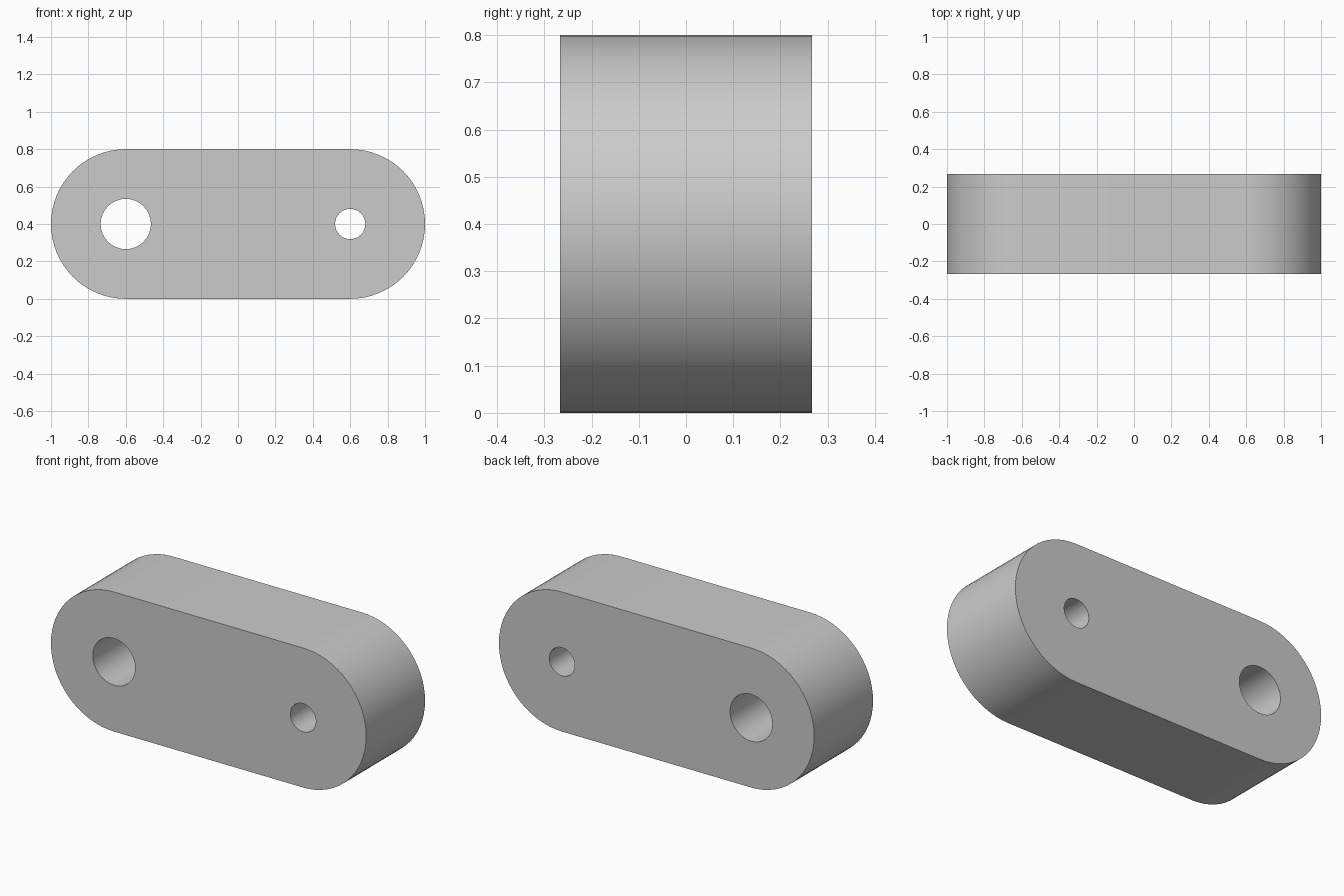
import bpy
import bmesh
from math import sin, cos, pi

if "Cube" in bpy.data.objects:
    bpy.data.objects.remove(bpy.data.objects["Cube"])

HALF_DEPTH = 0.2667
MID_Z = 0.4
ARC = 32


def arc(cx, radius, start, sweep, steps, closed=False):
    count = steps if closed else steps + 1
    return [(cx + radius * cos(start + sweep * i / steps),
             MID_Z + radius * sin(start + sweep * i / steps)) for i in range(count)]


def add_loop(bm, points):
    verts = [bm.verts.new((x, -HALF_DEPTH, z)) for x, z in points]
    return [bm.edges.new((v, verts[(i + 1) % len(verts)])) for i, v in enumerate(verts)]


bm = bmesh.new()

# Rounded bar outline, large left hole and small right hole
edges = add_loop(bm, arc(0.6, 0.4, -pi / 2, pi, ARC) + arc(-0.6, 0.4, pi / 2, pi, ARC))
edges += add_loop(bm, arc(-0.6, 0.1345, 0, 2 * pi, ARC, True))
edges += add_loop(bm, arc(0.6, 0.081, 0, 2 * pi, ARC, True))
bmesh.ops.triangle_fill(bm, edges=edges, use_beauty=True, use_dissolve=False)

# Extrude the front plate to the back
ext = bmesh.ops.extrude_face_region(bm, geom=bm.faces[:])
moved = [g for g in ext["geom"] if isinstance(g, bmesh.types.BMVert)]
bmesh.ops.translate(bm, verts=moved, vec=(0, 2 * HALF_DEPTH, 0))
bmesh.ops.recalc_face_normals(bm, faces=bm.faces[:])

mesh = bpy.data.meshes.new("link_bar")
bm.to_mesh(mesh)
bm.free()
bar = bpy.data.objects.new("link_bar", mesh)
bpy.context.collection.objects.link(bar)

# Smooth rounded walls, sharp rims
bpy.context.view_layer.objects.active = bar
bar.select_set(True)
bpy.ops.object.shade_smooth_by_angle(angle=pi / 6)
